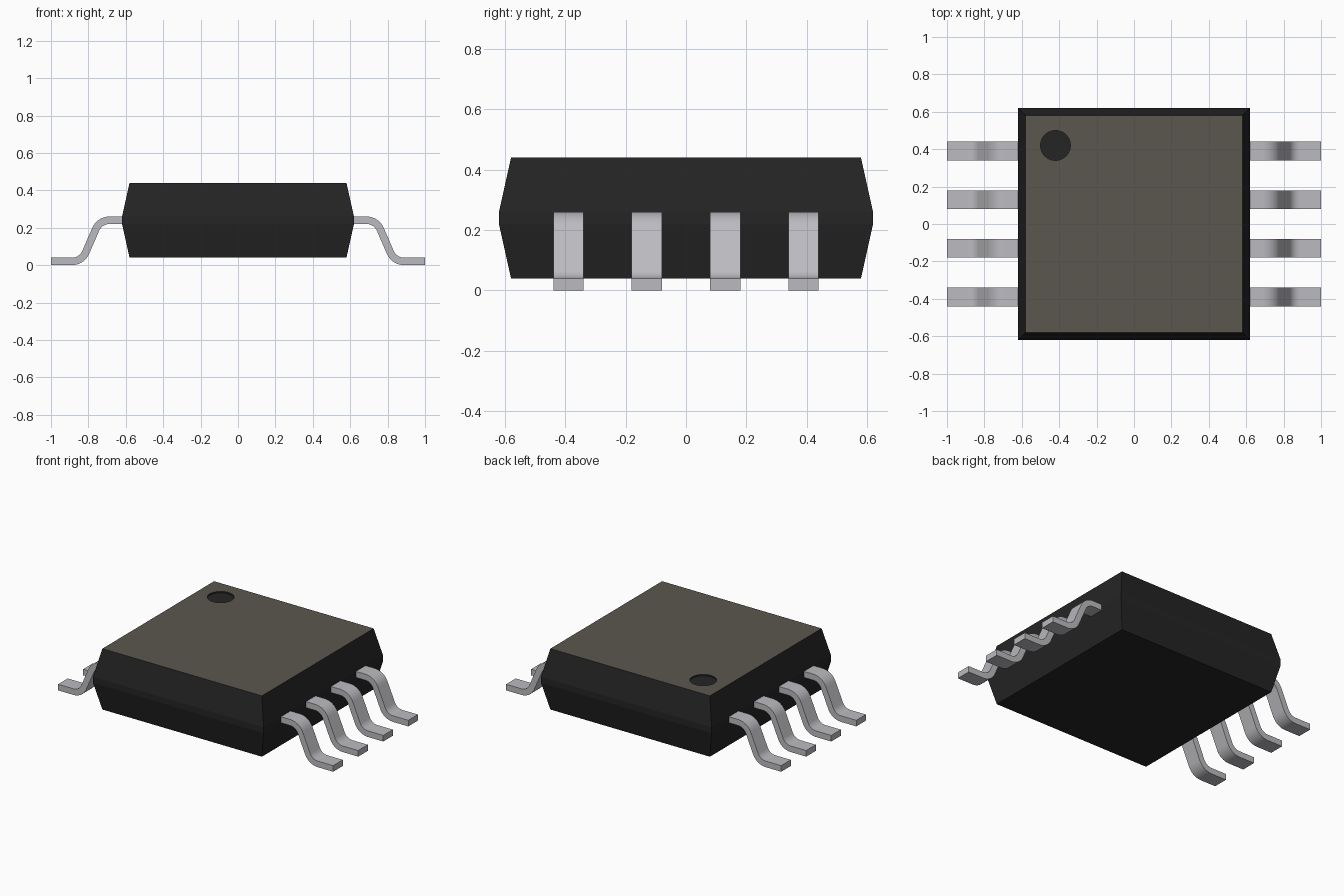
import bpy, bmesh, math
from mathutils import Vector

if "Cube" in bpy.data.objects:
    bpy.data.objects.remove(bpy.data.objects["Cube"])


def material(name, rgb):
    m = bpy.data.materials.new(name)
    m.diffuse_color = (*rgb, 1)
    m.use_nodes = True
    m.node_tree.nodes["Principled BSDF"].inputs["Base Color"].default_value = m.diffuse_color
    return m


BLACK = material("black epoxy", (0.018, 0.018, 0.018))
TOP = material("warm grey top", (0.105, 0.096, 0.080))
METAL = material("tinned metal", (0.50, 0.50, 0.53))


def add_object(name, bm, mats):
    bmesh.ops.recalc_face_normals(bm, faces=bm.faces)
    me = bpy.data.meshes.new(name)
    bm.to_mesh(me)
    bm.free()
    for m in mats:
        me.materials.append(m)
    ob = bpy.data.objects.new(name, me)
    bpy.context.collection.objects.link(ob)
    return ob


def activate(ob):
    bpy.ops.object.select_all(action='DESELECT')
    ob.select_set(True)
    bpy.context.view_layer.objects.active = ob


# Body: square sections stacked, with a vertical belt at the lead height
bm = bmesh.new()
rings = []
for half, z in ((0.58, 0.04), (0.62, 0.22), (0.62, 0.26), (0.58, 0.44)):
    rings.append([bm.verts.new((sx * half, sy * half, z))
                  for sx, sy in ((-1, -1), (1, -1), (1, 1), (-1, 1))])
for a, b in zip(rings, rings[1:]):
    for i in range(4):
        j = (i + 1) % 4
        bm.faces.new((a[i], a[j], b[j], b[i]))
bm.faces.new(rings[0])
bm.faces.new(rings[-1])
body = add_object("body", bm, [BLACK, TOP])

# Pin one marker: shallow round recess cut into the top
bpy.ops.mesh.primitive_cylinder_add(vertices=48, radius=0.08, depth=0.1,
                                    location=(-0.42, 0.42, 0.48))
cutter = bpy.context.object
cutter.name = "marker_cutter"
cutter.hide_render = True
mod = body.modifiers.new("marker", 'BOOLEAN')
mod.operation = 'DIFFERENCE'
mod.solver = 'EXACT'
mod.object = cutter
activate(body)
bpy.ops.object.modifier_apply(modifier=mod.name)
bpy.data.objects.remove(cutter)

# Only the uppermost flat face gets the lighter colour
for p in body.data.polygons:
    p.material_index = 1 if p.center.z > 0.4395 else 0


# Gull-wing leads: a filleted centre line thickened and extruded in y
def fillet_path(points, radius, steps=8):
    pts = [Vector(p) for p in points]
    out = [(pts[0], (pts[1] - pts[0]).normalized())]
    for a, b, c in zip(pts, pts[1:], pts[2:]):
        d1, d2 = (b - a).normalized(), (c - b).normalized()
        turn = math.atan2(d1.x * d2.y - d1.y * d2.x, d1.dot(d2))
        s = math.copysign(1, turn)
        start = b - d1 * radius * math.tan(abs(turn) / 2)
        centre = start + Vector((-d1.y, d1.x)) * radius * s
        for k in range(steps + 1):
            t = turn * k / steps
            d = Vector((d1.x * math.cos(t) - d1.y * math.sin(t),
                        d1.x * math.sin(t) + d1.y * math.cos(t)))
            out.append((centre - Vector((-d.y, d.x)) * radius * s, d))
    out.append((pts[-1], (pts[-1] - pts[-2]).normalized()))
    return out


PATH = fillet_path([(0.59, 0.24), (0.74, 0.24), (0.835, 0.02), (1.0, 0.02)], 0.08)


def add_lead(name, side, y, width=0.10, thick=0.04):
    bm = bmesh.new()
    sections = []
    for p, d in PATH:
        n = Vector((-d.y, d.x)) * thick / 2
        sections.append([bm.verts.new((side * q.x, y + e * width / 2, q.y))
                         for q, e in ((p + n, -1), (p + n, 1), (p - n, 1), (p - n, -1))])
    for a, b in zip(sections, sections[1:]):
        for i in range(4):
            j = (i + 1) % 4
            bm.faces.new((a[i], a[j], b[j], b[i]))
    bm.faces.new(sections[0])
    bm.faces.new(sections[-1])
    ob = add_object(name, bm, [METAL])
    activate(ob)
    bpy.ops.object.shade_smooth_by_angle(angle=math.radians(30))


for side, label in ((-1, "left"), (1, "right")):
    for i in range(4):
        add_lead(f"{label}_lead_{i + 1}", side, 0.39 - 0.26 * i)
